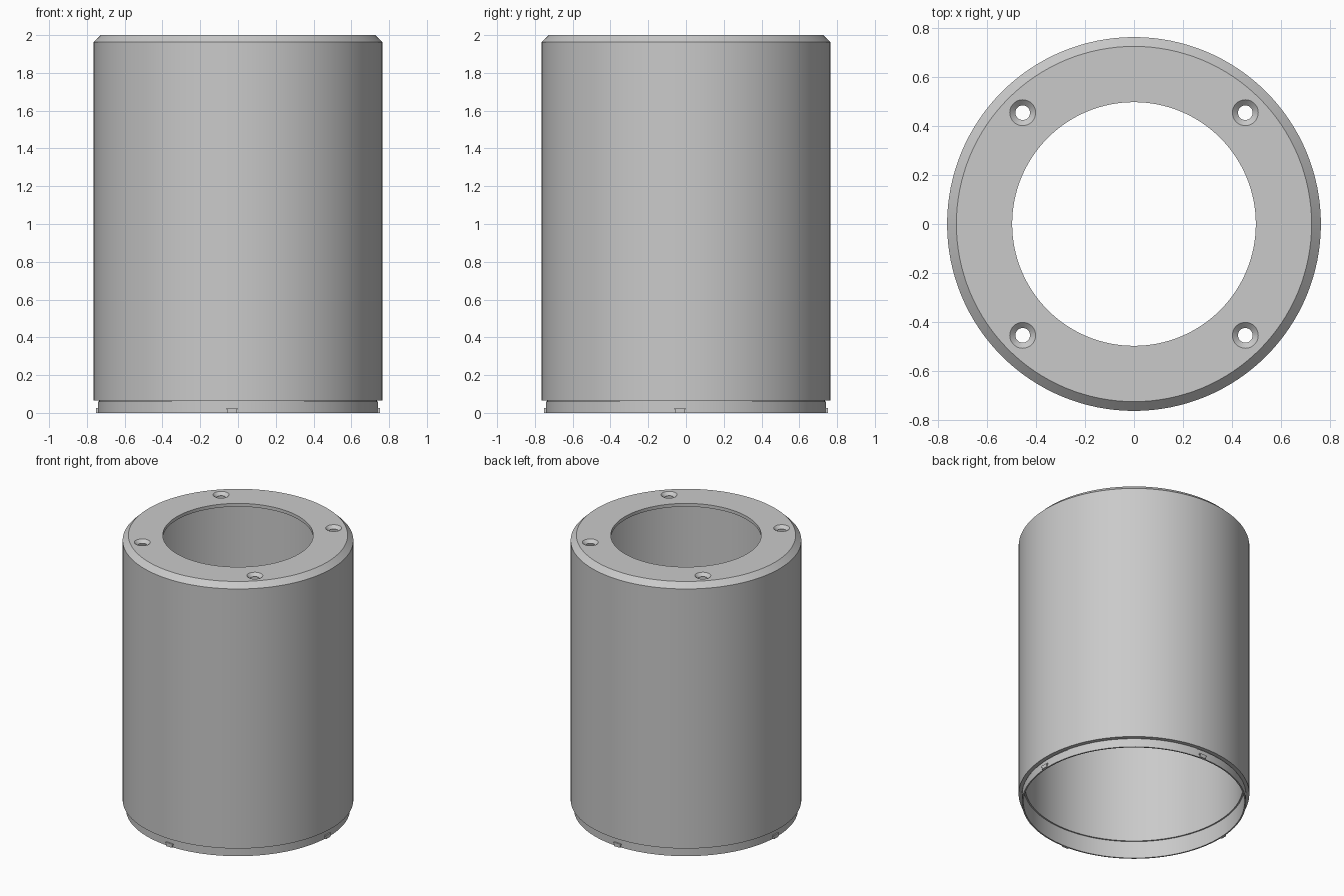
import bpy, bmesh, math
from mathutils import Matrix

cube = bpy.data.objects.get("Cube")
if cube:
    bpy.data.objects.remove(cube, do_unlink=True)

grey = bpy.data.materials.new("satin grey")
grey.use_nodes = True
colour = (0.59, 0.59, 0.59, 1)
grey.diffuse_color = colour
grey.node_tree.nodes["Principled BSDF"].inputs["Base Color"].default_value = colour


def make_object(name, bm):
    bmesh.ops.recalc_face_normals(bm, faces=bm.faces)
    mesh = bpy.data.meshes.new(name)
    bm.to_mesh(mesh)
    bm.free()
    mesh.materials.append(grey)
    obj = bpy.data.objects.new(name, mesh)
    bpy.context.collection.objects.link(obj)
    return obj


def lathe(name, profile, steps):
    """Revolve a closed (radius, height) outline around z."""
    bm = bmesh.new()
    verts = [bm.verts.new((r, 0, z)) for r, z in profile]
    edges = [bm.edges.new((a, b)) for a, b in zip(verts, verts[1:] + verts[:1])]
    bmesh.ops.spin(bm, geom=verts + edges, axis=(0, 0, 1), cent=(0, 0, 0),
                   angle=math.tau, steps=steps, use_merge=True)
    bmesh.ops.remove_doubles(bm, verts=bm.verts, dist=1e-5)
    return make_object(name, bm)


def smooth(obj):
    bpy.ops.object.select_all(action="DESELECT")
    obj.select_set(True)
    bpy.context.view_layer.objects.active = obj
    bpy.ops.object.shade_smooth_by_angle(angle=math.radians(25))


# Hollow housing: open top plate, chamfered shoulder, grooved lip at the base
housing = lathe("housing", [
    (0.498, 2.0), (0.726, 2.0), (0.764, 1.963), (0.764, 0.066),
    (0.735, 0.066), (0.735, 0.059), (0.742, 0.059), (0.742, 0.0),
    (0.732, 0.0), (0.732, 0.125), (0.722, 0.125), (0.722, 1.976), (0.498, 1.976),
], 128)

# Countersunk screw holes through the top plate
bm = bmesh.new()
for x in (-0.455, 0.455):
    for y in (-0.455, 0.455):
        outline = [(0.03, 1.9), (0.03, 1.979), (0.053, 2.0), (0.053, 2.05)]
        rings = [[bm.verts.new((x + r * math.cos(math.tau * i / 32),
                                y + r * math.sin(math.tau * i / 32), z))
                  for i in range(32)] for r, z in outline]
        for low, high in zip(rings, rings[1:]):
            for i in range(32):
                j = (i + 1) % 32
                bm.faces.new((low[i], low[j], high[j], high[i]))
        bm.faces.new(rings[0][::-1])
        bm.faces.new(rings[-1])
cutter = make_object("screw_hole_cutter", bm)
cutter.hide_render = True

cut = housing.modifiers.new("screw holes", "BOOLEAN")
cut.operation = "DIFFERENCE"
cut.solver = "EXACT"
cut.object = cutter
bpy.context.view_layer.objects.active = housing
bpy.ops.object.modifier_apply(modifier=cut.name)
bpy.data.objects.remove(cutter, do_unlink=True)
smooth(housing)

# Four small locking tabs around the lip, each set just off the axis
for n, side in enumerate(("front", "left", "back", "right")):
    bm = bmesh.new()
    for width, z, height in ((0.048, 0.009, 0.018), (0.058, 0.0225, 0.009)):
        bmesh.ops.create_cube(bm, size=1, matrix=Matrix.Translation((-0.031, -0.743, z))
                              @ Matrix.Diagonal((width, 0.016, height, 1)))
    bm.transform(Matrix.Rotation(n * math.pi / 2, 4, "Z"))
    make_object("locking_tab_" + side, bm)
